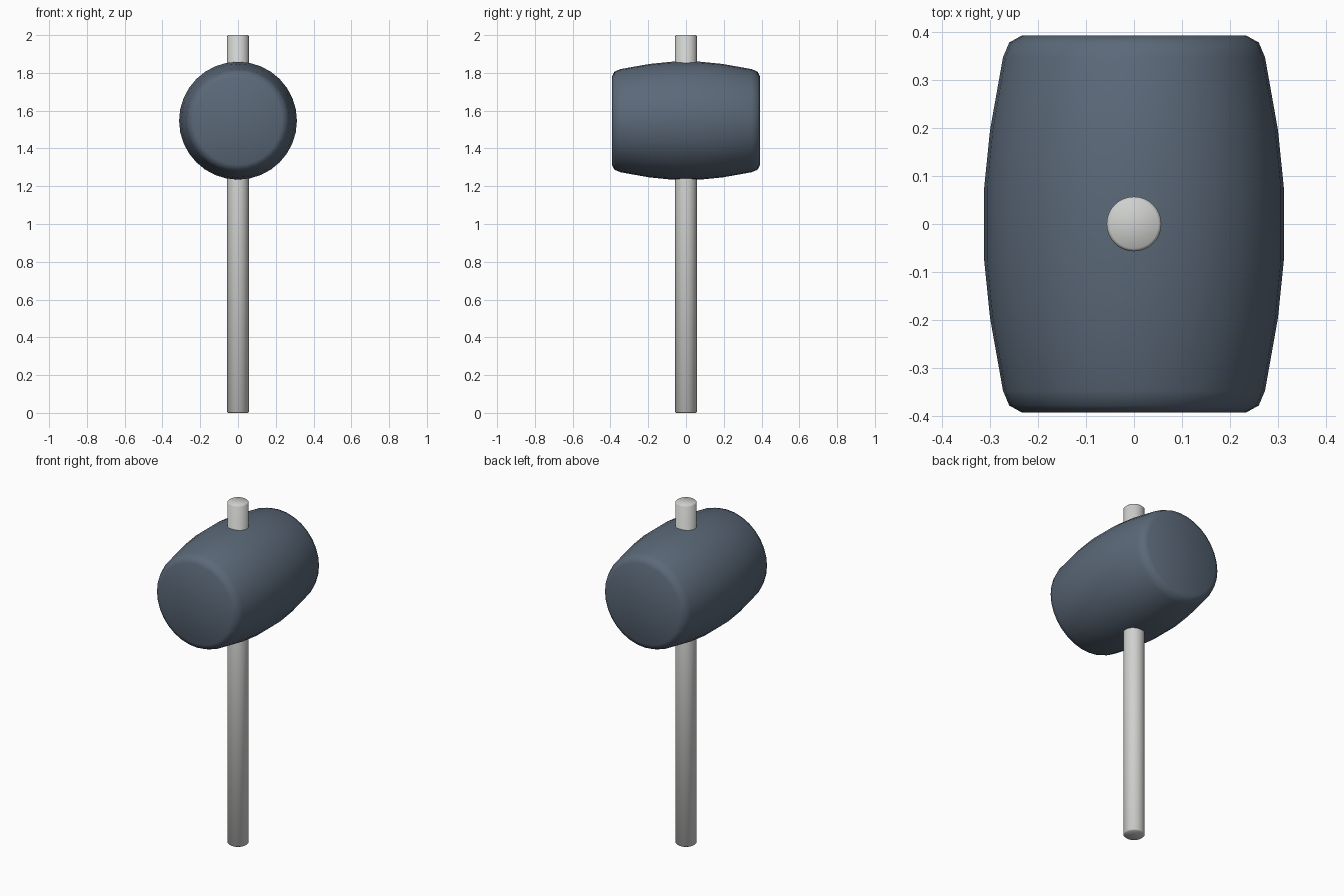
import bpy, bmesh, math
from mathutils import Matrix

if "Cube" in bpy.data.objects:
    bpy.data.objects.remove(bpy.data.objects["Cube"])


def material(name, rgb):
    m = bpy.data.materials.new(name)
    m.diffuse_color = (*rgb, 1)
    m.use_nodes = True
    m.node_tree.nodes["Principled BSDF"].inputs["Base Color"].default_value = m.diffuse_color
    return m


def lathe(name, profile, sides, mat, matrix, angle):
    """Spin a closed (radius, height) profile around z, then place it."""
    bm = bmesh.new()
    rings = []
    for r, h in profile:
        rings.append([bm.verts.new((r * math.cos(2 * math.pi * i / sides),
                                    r * math.sin(2 * math.pi * i / sides), h))
                      for i in range(sides)])
    for a, b in zip(rings, rings[1:]):
        for i in range(sides):
            j = (i + 1) % sides
            bm.faces.new((a[i], a[j], b[j], b[i]))
    bm.faces.new(rings[0][::-1])
    bm.faces.new(rings[-1])
    bm.transform(matrix)
    bmesh.ops.recalc_face_normals(bm, faces=bm.faces)
    mesh = bpy.data.meshes.new(name)
    bm.to_mesh(mesh)
    bm.free()
    mesh.materials.append(mat)
    ob = bpy.data.objects.new(name, mesh)
    bpy.context.collection.objects.link(ob)
    bpy.ops.object.select_all(action='DESELECT')
    ob.select_set(True)
    bpy.context.view_layer.objects.active = ob
    bpy.ops.object.shade_smooth_by_angle(angle=math.radians(angle))
    return ob


slate = material("slate_rubber", (0.105, 0.14, 0.19))
grey = material("pale_grey", (0.63, 0.64, 0.62))

# Barrel-shaped head lying along y, with rounded rims
half = [(0.312, 0.077), (0.30, 0.195), (0.273, 0.347), (0.260, 0.378), (0.233, 0.393)]
profile = [(r, -h) for r, h in reversed(half)] + half
lathe("mallet_head", profile, 32, slate,
      Matrix.Translation((0, 0, 1.547)) @ Matrix.Rotation(math.pi / 2, 4, 'X'), 60)

# Round handle passing through the head, slightly eased ends
lathe("handle", [(0.051, 0), (0.057, 0.006), (0.057, 1.994), (0.051, 2)], 32, grey,
      Matrix.Identity(4), 50)
